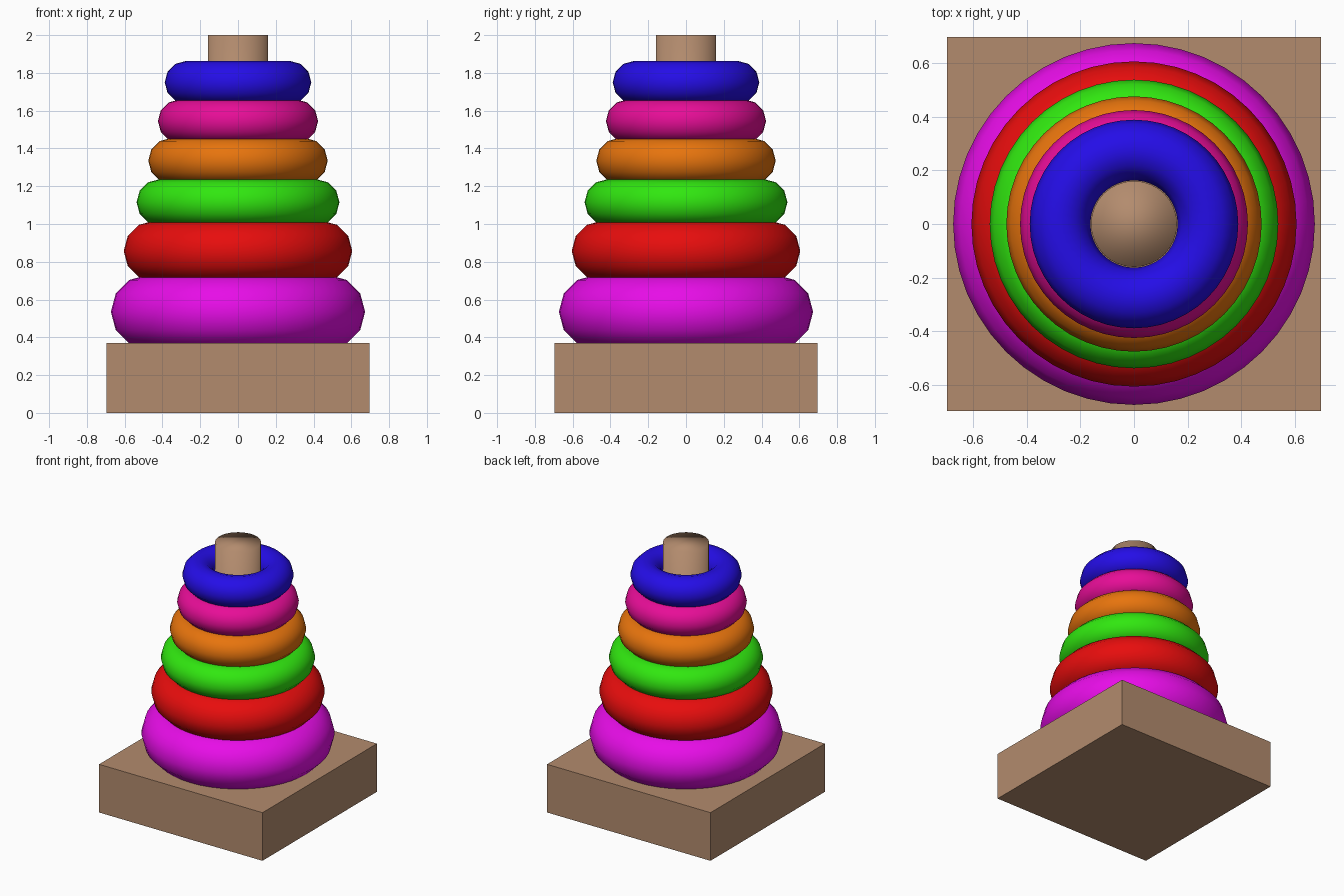
import bpy

if "Cube" in bpy.data.objects:
    bpy.data.objects.remove(bpy.data.objects["Cube"])


def material(name, rgb):
    m = bpy.data.materials.new(name)
    m.diffuse_color = (*rgb, 1)
    m.use_nodes = True
    m.node_tree.nodes["Principled BSDF"].inputs["Base Color"].default_value = m.diffuse_color
    return m


def finish(name, mat):
    ob = bpy.context.object
    ob.name = name
    ob.data.materials.append(mat)
    return ob


wood = material("wood", (0.45, 0.26, 0.155))

# Square base block
bpy.ops.mesh.primitive_cube_add(size=1, location=(0, 0, 0.185))
base = finish("base", wood)
base.scale = (1.39, 1.39, 0.37)

# Central peg
bpy.ops.mesh.primitive_cylinder_add(vertices=32, radius=0.16, depth=1.7, location=(0, 0, 1.15))
finish("peg", wood)
bpy.ops.object.shade_smooth()

# Stacked rings: colour, centre height, outer radius, tube radius
rings = [
    ("magenta", (0.8, 0.004, 0.8), 0.535, 0.673, 0.195),
    ("red", (0.8, 0.004, 0.004), 0.857, 0.605, 0.16),
    ("green", (0.03, 0.8, 0.005), 1.115, 0.537, 0.122),
    ("orange", (0.8, 0.175, 0.004), 1.335, 0.475, 0.12),
    ("pink", (0.8, 0.004, 0.31), 1.545, 0.424, 0.114),
    ("blue", (0.018, 0.004, 0.8), 1.75, 0.388, 0.113),
]
for colour, rgb, z, outer, tube in rings:
    bpy.ops.mesh.primitive_torus_add(
        major_radius=outer - tube, minor_radius=tube,
        major_segments=48, minor_segments=12, location=(0, 0, z))
    finish(colour + "_ring", material(colour, rgb))
    bpy.ops.object.shade_smooth()
